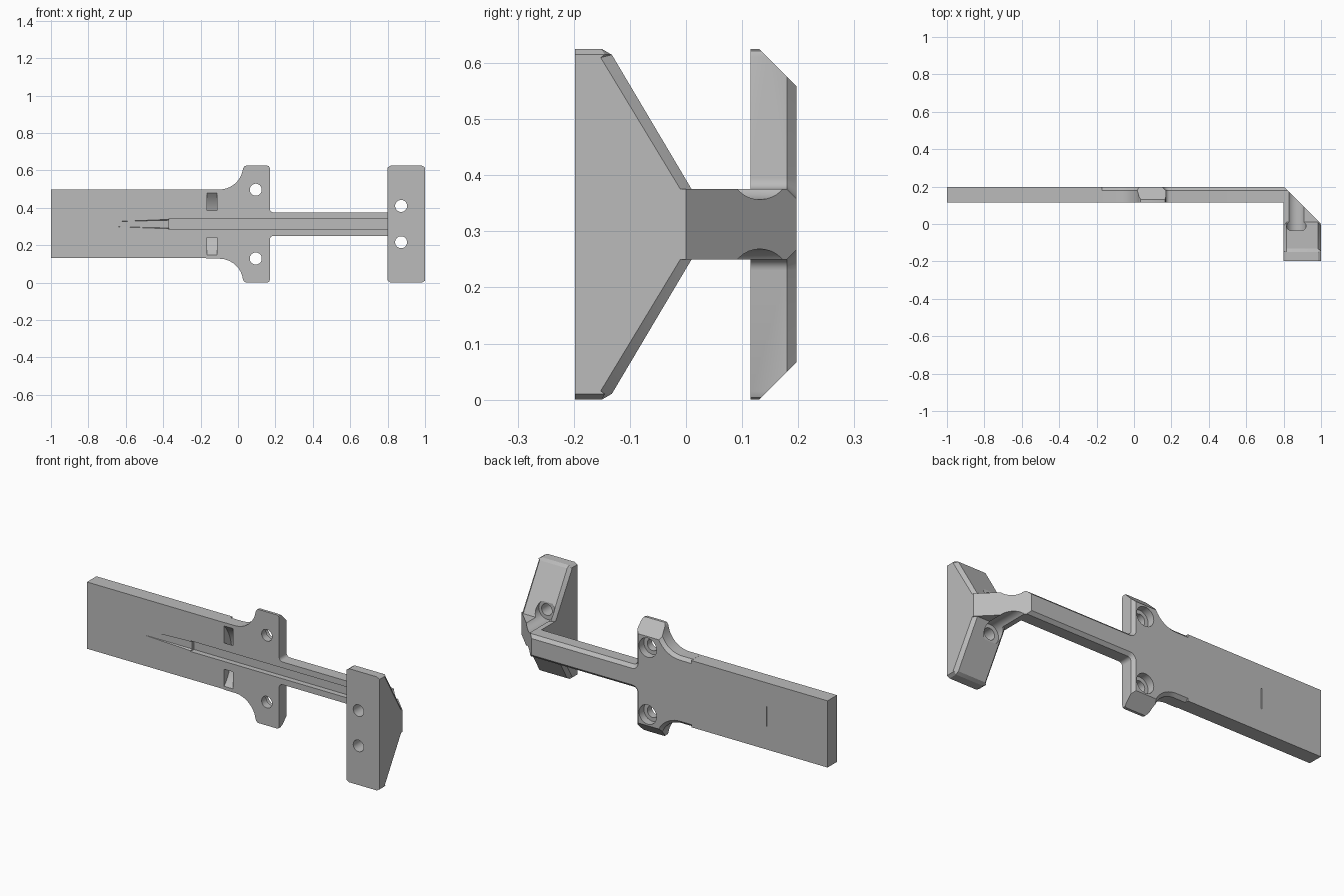
import bpy, bmesh, math
from mathutils import Vector

if "Cube" in bpy.data.objects:
    bpy.data.objects.remove(bpy.data.objects["Cube"], do_unlink=True)

MID = 0.3125            # height of the symmetry plane
FRONT, BACK = 0.115, 0.197
CHAMFER = 0.017

grey = bpy.data.materials.new("matte_grey")
grey.use_nodes = True
colour = (0.5, 0.5, 0.5, 1)
grey.diffuse_color = colour
grey.node_tree.nodes["Principled BSDF"].inputs["Base Color"].default_value = colour


def loft(name, rings, cuts=()):
    """Skin matching rings of points, cap the ends, slice off what lies beyond each cut plane."""
    bm = bmesh.new()
    loops = [[bm.verts.new(p) for p in ring] for ring in rings]
    n = len(loops[0])
    for a, b in zip(loops, loops[1:]):
        for i in range(n):
            j = (i + 1) % n
            bm.faces.new((a[i], a[j], b[j], b[i]))
    bm.faces.new(loops[0])
    bm.faces.new(loops[-1])
    for point, normal in cuts:
        geom = bm.verts[:] + bm.edges[:] + bm.faces[:]
        bmesh.ops.bisect_plane(bm, geom=geom, plane_co=point, plane_no=normal, clear_outer=True)
        bmesh.ops.holes_fill(bm, edges=[e for e in bm.edges if e.is_boundary])
    bmesh.ops.recalc_face_normals(bm, faces=bm.faces[:])
    mesh = bpy.data.meshes.new(name)
    bm.to_mesh(mesh)
    bm.free()
    mesh.materials.append(grey)
    obj = bpy.data.objects.new(name, mesh)
    bpy.context.collection.objects.link(obj)
    return obj


def box(name, x0, x1, y0, y1, z0, z1):
    ring = [(y0, z0), (y1, z0), (y1, z1), (y0, z1)]
    return loft(name, [[(x, y, z) for y, z in ring] for x in (x0, x1)])


def cylinder(name, x, z, r, y0, y1, n=32):
    ring = [(x + r * math.cos(math.tau * i / n), z + r * math.sin(math.tau * i / n)) for i in range(n)]
    return loft(name, [[(px, y, pz) for px, pz in ring] for y in (y0, y1)])


def arc(cx, cz, r, a0, a1, n):
    angles = [math.radians(a0 + (a1 - a0) * i / n) for i in range(n + 1)]
    return [(cx + r * math.cos(a), cz + r * math.sin(a)) for a in angles]


def inset(points, d):
    """Offset a closed clockwise outline inwards, leaving its left end in place."""
    out = []
    for i, p in enumerate(points):
        p = Vector(p)
        a = (p - Vector(points[i - 1])).normalized()
        b = (Vector(points[(i + 1) % len(points)]) - p).normalized()
        na, nb = Vector((a.y, -a.x)), Vector((b.y, -b.x))
        q = p + (na + nb) * (d / (1 + na.dot(nb)))
        out.append((max(p.x if p.x < -0.16 else q.x, -0.17), q.y))
    return out


# Wide flat blade
blade = box("blade", -1, -0.17, FRONT, BACK, 0.13, 0.497)

# Flange and arm: one outline with a chamfered back edge
upper = [(-0.17, 0.185)] + arc(-0.1, MID, 0.1275, -90, -8, 12)
upper += [(0.03, 0.303), (0.036, 0.31), (0.045, MID), (0.155, MID), (0.166, 0.309), (0.17, 0.298)]
upper += arc(0.19, 0.0825, 0.02, 180, 270, 5) + [(1.1, 0.0625)]
outline = upper + [(x, -h) for x, h in reversed(upper)]
layers = [(FRONT, outline), (BACK - CHAMFER, outline), (BACK, inset(outline, CHAMFER))]
flange_arm = loft(
    "flange_and_arm",
    [[(x, y, MID + h) for x, h in pts] for y, pts in layers],
    [((1, 0, 0), (1, 1, 0)),
     ((0, 0.13, 0.625), (0, 1, 1)),
     ((0, 0.13, 0), (0, 1, -1))])

# Elbow strut joining the arm to the head
strut_ring = [(0.8, -0.02), (1, -0.02), (1, 0), (1 - FRONT, FRONT), (0.8, FRONT)]
strut = loft("elbow_strut", [[(x, y, z) for x, y in strut_ring] for z in (0.25, 0.375)])


# Tapered head with softened side edges
def head_ring(x, trim):
    half = [(-0.198, MID - trim / 2), (-0.15 + trim / 4, MID - trim / 2),
            (-0.132 - trim, 0.302 - trim / 4), (0.01 - trim, 0.0625)]
    return [(x, y, MID + h) for y, h in half] + [(x, y, MID - h) for y, h in reversed(half)]


head = loft("head", [head_ring(0.8, 0.02), head_ring(0.816, 0),
                     head_ring(0.984, 0), head_ring(1, 0.02)])

# Cutters: front channel, its shallow run-in, and a thin slit in the blade's back
channel = box("channel_cutter", -0.37, 0.8, 0, FRONT + 0.03, 0.283, 0.342)
run_in = loft("run_in_cutter", [
    [(x, 0.1, MID - w), (x, FRONT + d, MID - w * 0.7), (x, FRONT + d, MID + w * 0.7), (x, 0.1, MID + w)]
    for x, w, d in ((-0.64, 0.02, 0.001), (-0.36, 0.03, 0.015))])
slit = box("slit_cutter", -0.632, -0.628, BACK - 0.005, 0.3, 0.257, 0.368)


# Curved strap tunnel joining the two front slots
def sagging(half, sag, n=16):
    r = (half * half + sag * sag) / (2 * sag)
    a = math.degrees(math.asin(half / r))
    return arc(FRONT + sag - r, MID, r, -a, a, n)


tunnel_ring = sagging(0.166, 0.066) + [(0.1, 0.478), (0.1, 0.385)]
tunnel_ring += sagging(0.0725, 0.038)[::-1] + [(0.1, 0.24), (0.1, 0.147)]
tunnel = loft("tunnel_cutter", [[(x, y, z) for y, z in tunnel_ring] for x in (-0.165, -0.112)])

# Screw holes with counterbores
flange_holes, head_holes, bores = [], [], []
for side in (-1, 1):
    z = MID + side * 0.184
    flange_holes.append(cylinder("flange_hole", 0.095, z, 0.032, 0, 0.3))
    flange_holes.append(cylinder("flange_bore", 0.095, z, 0.053, 0.155, 0.3))
    z = MID + side * 0.097
    head_holes.append(cylinder("head_hole", 0.872, z, 0.032, -0.3, 0))
    bores.append(cylinder("head_bore", 0.868, z, 0.053, -0.035, 0.3))

jobs = {blade: [run_in, channel, slit],
        flange_arm: [channel, tunnel] + flange_holes + bores,
        strut: bores,
        head: head_holes + bores}
for part, cutters in jobs.items():
    bpy.ops.object.select_all(action="DESELECT")
    part.select_set(True)
    bpy.context.view_layer.objects.active = part
    for cutter in cutters:
        mod = part.modifiers.new("cut", "BOOLEAN")
        mod.operation = "DIFFERENCE"
        mod.solver = "EXACT"
        mod.object = cutter
        bpy.ops.object.modifier_apply(modifier=mod.name)
    bpy.ops.object.shade_smooth_by_angle(angle=math.radians(25))

# Cutters are no longer needed
for cutter in {c for group in jobs.values() for c in group}:
    bpy.data.objects.remove(cutter, do_unlink=True)
